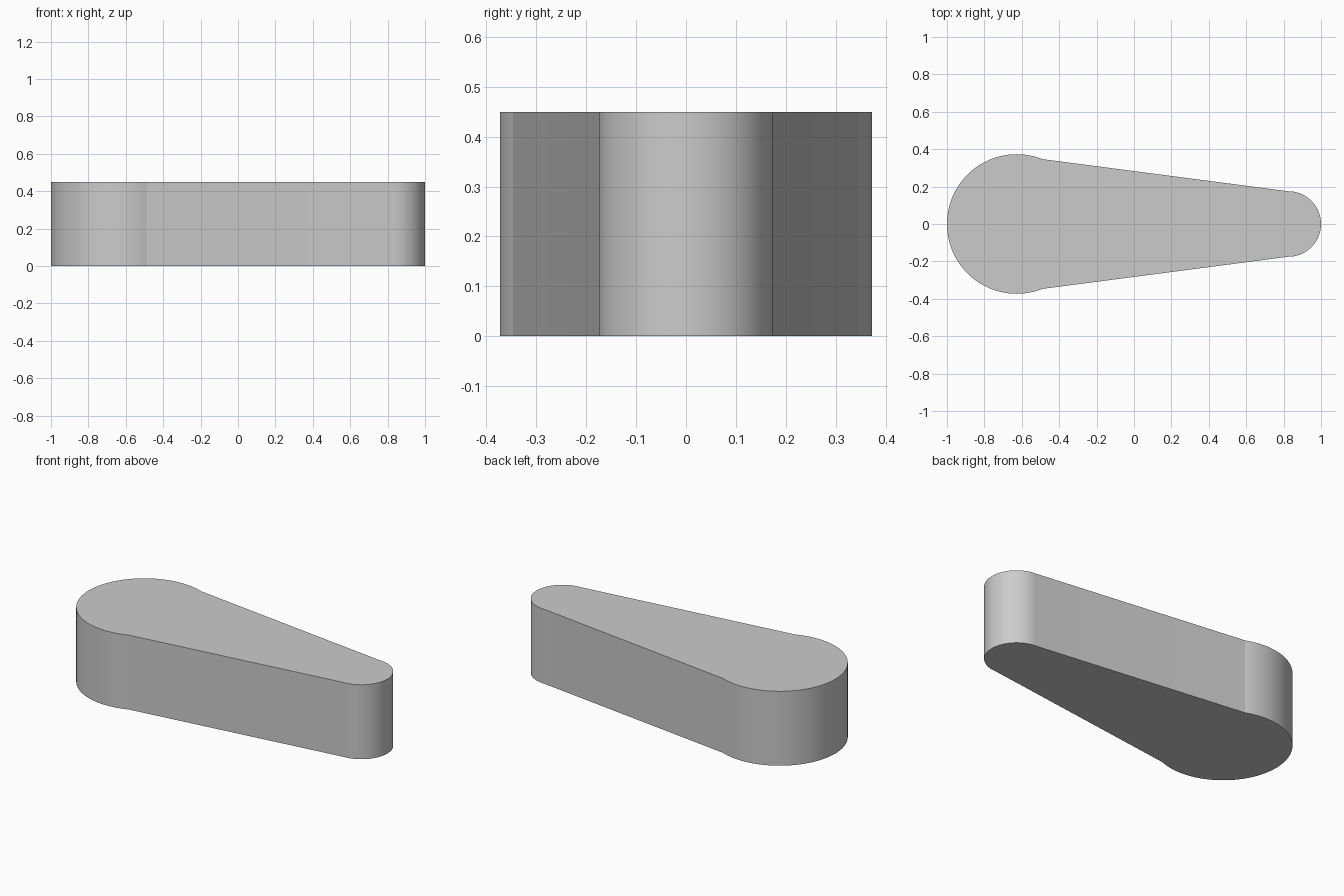
import bpy, bmesh, math

cube = bpy.data.objects.get("Cube")
if cube:
    bpy.data.objects.remove(cube, do_unlink=True)

HEIGHT = 0.45
BIG_R, SMALL_R = 0.373, 0.175
BIG_X, SMALL_X = BIG_R - 1, 1 - SMALL_R
JOIN = math.acos((-0.49 - BIG_X) / BIG_R)  # where the straight flank leaves the round end


def arc(cx, r, start, end, steps):
    angles = [start + (end - start) * i / steps for i in range(steps + 1)]
    return [(cx + r * math.cos(a), r * math.sin(a)) for a in angles]


# Outline: large round end, then small round end, joined by straight flanks
outline = arc(BIG_X, BIG_R, JOIN, 2 * math.pi - JOIN, 72)
outline += arc(SMALL_X, SMALL_R, -math.pi / 2, math.pi / 2, 40)

# Extrude the outline into a solid lever
bm = bmesh.new()
base = bm.faces.new([bm.verts.new((x, y, 0)) for x, y in outline])
result = bmesh.ops.extrude_face_region(bm, geom=[base], use_keep_orig=True)
top = [v for v in result["geom"] if isinstance(v, bmesh.types.BMVert)]
bmesh.ops.translate(bm, verts=top, vec=(0, 0, HEIGHT))
bmesh.ops.recalc_face_normals(bm, faces=bm.faces)
mesh = bpy.data.meshes.new("tapered_lever")
bm.to_mesh(mesh)
bm.free()
lever = bpy.data.objects.new("tapered_lever", mesh)
bpy.context.collection.objects.link(lever)

# Plain grey
grey = bpy.data.materials.new("light_grey")
grey.use_nodes = True
colour = (0.6, 0.6, 0.6, 1)
grey.diffuse_color = colour
grey.node_tree.nodes["Principled BSDF"].inputs["Base Color"].default_value = colour
mesh.materials.append(grey)

# Smooth round ends, crisp rims and joints
bpy.ops.object.select_all(action="DESELECT")
lever.select_set(True)
bpy.context.view_layer.objects.active = lever
bpy.ops.object.shade_smooth_by_angle(angle=math.radians(6))
